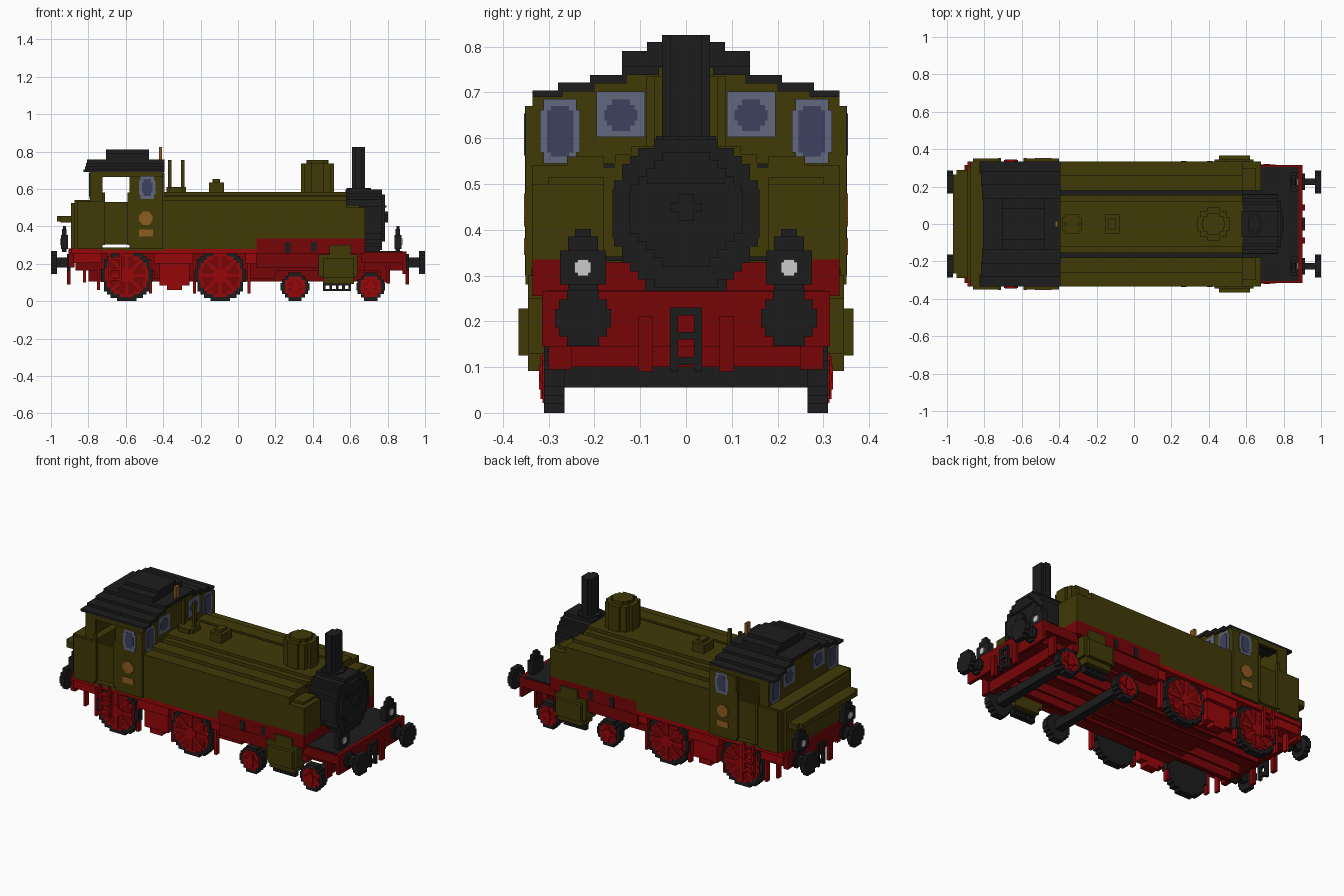
import bpy, bmesh, math
from mathutils import Matrix, Vector

cube = bpy.data.objects.get("Cube")
if cube:
    bpy.data.objects.remove(cube, do_unlink=True)

CELL = 0.0175  # usual block size of the stepped outlines


def material(name, r, g, b):
    m = bpy.data.materials.new(name)
    m.use_nodes = True
    m.diffuse_color = (r, g, b, 1)
    m.node_tree.nodes["Principled BSDF"].inputs["Base Color"].default_value = (r, g, b, 1)
    return m


OLIVE = material("olive", 0.052, 0.041, 0.002)
BLACK = material("black", 0.012, 0.012, 0.012)
RED = material("bright red", 0.31, 0.002, 0.003)
DARK = material("dark red", 0.185, 0.0015, 0.002)
BRASS = material("brass", 0.27, 0.11, 0.015)
WHITE = material("lamp white", 0.6, 0.6, 0.6)
GLASS = material("window glass", 0.048, 0.052, 0.115)
PALE = material("window frame", 0.12, 0.14, 0.21)


def finish(name, bm, mat):
    bmesh.ops.recalc_face_normals(bm, faces=bm.faces)
    me = bpy.data.meshes.new(name)
    bm.to_mesh(me)
    bm.free()
    me.materials.append(mat)
    ob = bpy.data.objects.new(name, me)
    bpy.context.collection.objects.link(ob)
    return ob


def boxes(name, mat, *items, mirror=False):
    """Boxes given as x0, x1, y0, y1, z0, z1; optionally mirrored across y."""
    bm = bmesh.new()
    for x0, x1, y0, y1, z0, z1 in items:
        for s in ((1, -1) if mirror else (1,)):
            c = Vector(((x0 + x1) / 2, s * (y0 + y1) / 2, (z0 + z1) / 2))
            size = Matrix.Diagonal((x1 - x0, y1 - y0, z1 - z0, 1))
            bmesh.ops.create_cube(bm, size=1, matrix=Matrix.Translation(c) @ size)
    return finish(name, bm, mat)


def disc(name, mat, axis, a, b, u, v, ru, rv=None, p=2, cell=CELL):
    """Stepped round prism along an axis from a to b, centred at u, v."""
    rv = rv or ru
    rows = max(1, round(rv / cell))
    h = rv / rows
    right = []
    for i in range(-rows, rows):
        t = abs(i + 0.5) / rows
        w = ru * (1 - t ** p) ** (1 / p)
        w = min(ru, max(1, round(w / cell)) * cell) if w < ru * 0.97 else ru
        for q in ((w, i * h), (w, (i + 1) * h)):
            if len(right) > 1 and right[-1][0] == right[-2][0] == q[0]:
                right.pop()
            if not right or right[-1] != q:
                right.append(q)
    outline = right + [(-s, t) for s, t in reversed(right)]
    place = {"x": lambda d, s, t: (d, s, t), "y": lambda d, s, t: (s, d, t), "z": lambda d, s, t: (s, t, d)}[axis]
    bm = bmesh.new()
    ends = [[bm.verts.new(place(d, u + s, v + t)) for s, t in outline] for d in (a, b)]
    for ring in ends:
        bm.faces.new(ring)
    for i in range(len(outline)):
        bm.faces.new((ends[0][i - 1], ends[0][i], ends[1][i], ends[1][i - 1]))
    return finish(name, bm, mat)


SIDES = ((1, "left"), (-1, "right"))

# Boiler, side tanks and rails
boxes("boiler_top", OLIVE, (-0.4, 0.58, -0.18, 0.18, 0.335, 0.535), (-0.4, 0.58, -0.155, 0.155, 0.53, 0.565),
      (-0.4, 0.58, -0.12, 0.12, 0.56, 0.583))
boxes("side_tank", OLIVE, (-0.4, 0.1, 0.16, 0.335, 0.28, 0.54), (0.1, 0.58, 0.18, 0.335, 0.335, 0.54),
      (-0.4, 0.58, 0.18, 0.26, 0.54, 0.56), (0.58, 0.68, 0.18, 0.335, 0.335, 0.5),
      (0.58, 0.65, 0.18, 0.30, 0.5, 0.515), mirror=True)
boxes("boiler_rail", BLACK, (-0.4, 0.58, 0.155, 0.18, 0.535, 0.545), mirror=True)
disc("steam_dome", OLIVE, "z", 0.56, 0.735, 0.425, 0, 0.0875)
disc("steam_dome_cap", OLIVE, "z", 0.735, 0.755, 0.425, 0, 0.06)
boxes("filler_box", OLIVE, (-0.155, -0.075, -0.05, 0.05, 0.575, 0.635), (-0.135, -0.095, -0.03, 0.03, 0.635, 0.652))
disc("valve_base", OLIVE, "z", 0.575, 0.61, -0.33, 0, 0.052)
boxes("valve_posts", OLIVE, (-0.374, -0.356, -0.009, 0.009, 0.6, 0.755), (-0.304, -0.286, -0.009, 0.009, 0.6, 0.755))
boxes("whistle", BRASS, (-0.422, -0.406, -0.017, 0.017, 0.74, 0.825))

# Smokebox and chimney
disc("smokebox", BLACK, "x", 0.575, 0.77, 0, 0.435, 0.16, 0.162, p=2.3)
disc("smokebox_door", BLACK, "x", 0.77, 0.787, 0, 0.445, 0.125)
boxes("door_handle", BLACK, (0.785, 0.803, -0.035, 0.035, 0.44, 0.458), (0.785, 0.803, -0.017, 0.017, 0.42, 0.478),
      (0.785, 0.795, -0.085, 0.085, 0.5, 0.512))
boxes("smokebox_saddle", BLACK, (0.6, 0.76, -0.09, 0.09, 0.26, 0.33), (0.575, 0.68, -0.18, 0.18, 0.332, 0.342))
disc("chimney_base", BLACK, "z", 0.585, 0.605, 0.645, 0, 0.065)
disc("chimney", BLACK, "z", 0.59, 0.825, 0.645, 0, 0.035, 0.0525, p=2.5)

# Cab and bunker
boxes("bunker", OLIVE, (-0.875, -0.725, -0.335, 0.335, 0.28, 0.54), (-0.892, -0.875, -0.31, 0.31, 0.28, 0.525),
      (-0.95, -0.89, -0.29, 0.29, 0.42, 0.455), (-0.967, -0.95, -0.265, 0.265, 0.425, 0.455))
boxes("cab_floor", OLIVE, (-0.74, -0.39, -0.335, 0.335, 0.27, 0.287))
boxes("cab_side", OLIVE, (-0.58, -0.4, 0.325, 0.35, 0.28, 0.67), (-0.58, -0.4, 0.32, 0.335, 0.65, 0.69),
      (-0.79, -0.725, 0.32, 0.335, 0.53, 0.69), (-0.74, -0.57, 0.32, 0.335, 0.665, 0.69),
      (-0.86, -0.725, 0.335, 0.35, 0.28, 0.535), (-0.728, -0.575, 0.32, 0.335, 0.303, 0.53),
      (-0.728, -0.71, 0.335, 0.352, 0.3, 0.58), (-0.592, -0.575, 0.335, 0.352, 0.3, 0.58), mirror=True)
gable = ((0.335, 0.287, 0.69), (0.28, 0.69, 0.705), (0.21, 0.705, 0.722), (0.14, 0.722, 0.74))
boxes("cab_end_wall", OLIVE, *[(x, x + 0.02, -w, w, lo, hi) for x in (-0.42, -0.79) for w, lo, hi in gable])
steps = ((0.335, 0.27, 0.69, 0.704), (0.28, 0.2, 0.702, 0.721), (0.21, 0.13, 0.719, 0.738), (0.14, 0, 0.738, 0.757))
boxes("cab_roof", BLACK, *[(-0.825 + 0.006 * i, -0.392, y0, y1, lo, hi)
                           for i, (y1, y0, lo, hi) in enumerate(steps)], mirror=True)
boxes("roof_vent", BLACK, (-0.705, -0.475, -0.14, 0.14, 0.755, 0.79), (-0.705, -0.475, -0.085, 0.085, 0.79, 0.81))

# Windows and side plates
for s, side in SIDES:
    y = s * 0.35
    disc(f"side_window_frame_{side}", PALE, "y", y, y + s * 0.002, -0.485, 0.608, 0.043, 0.062, p=4, cell=0.012)
    disc(f"side_window_glass_{side}", GLASS, "y", y, y + s * 0.004, -0.485, 0.608, 0.027, 0.046, p=3, cell=0.01)
    disc(f"round_plate_{side}", BRASS, "y", y, y + s * 0.004, -0.492, 0.443, 0.036, cell=0.009)
    boxes(f"square_plate_{side}", BRASS, (-0.53, -0.455, y - 0.004, y + 0.004, 0.345, 0.382))
    for x, d, end in ((-0.4, 1, "front"), (-0.79, -1, "rear")):
        tag = f"{end}_{side}"
        disc(f"outer_window_frame_{tag}", PALE, "x", x, x + d * 0.004, s * 0.275, 0.615, 0.044, 0.07, p=5, cell=0.012)
        disc(f"outer_window_glass_{tag}", GLASS, "x", x, x + d * 0.007, s * 0.275, 0.615, 0.029, 0.055, p=4, cell=0.01)
        boxes(f"inner_window_frame_{tag}", PALE, (x - 0.004, x + 0.004, s * 0.142 - 0.053, s * 0.142 + 0.053, 0.602, 0.702))
        disc(f"inner_window_glass_{tag}", GLASS, "x", x, x + d * 0.007, s * 0.142, 0.65, 0.036, 0.034, p=2.5, cell=0.01)

# Frame, running boards and decks
boxes("main_frame", DARK, (-0.87, 0.88, -0.25, 0.25, 0.165, 0.255), (-0.45, 0.2, -0.25, 0.25, 0.12, 0.17),
      (0.76, 0.8, -0.25, 0.25, 0.1, 0.17), (0.1, 0.68, -0.18, 0.18, 0.25, 0.33))
boxes("frame_rail", DARK, (-0.8, 0.8, 0.14, 0.16, 0.105, 0.17), (-0.8, 0.8, 0.07, 0.085, 0.11, 0.17), mirror=True)
boxes("running_board", RED, (-0.89, 0.1, -0.335, 0.335, 0.255, 0.282))
boxes("side_frame", RED, (-0.88, -0.73, 0.25, 0.325, 0.205, 0.275), (-0.45, -0.24, 0.25, 0.325, 0.2, 0.27),
      (-0.42, -0.26, 0.25, 0.3, 0.085, 0.2), (-0.38, -0.3, 0.25, 0.305, 0.06, 0.09),
      (0.04, 0.1, 0.25, 0.315, 0.2, 0.27), mirror=True)
boxes("front_side_frame", DARK, (0.1, 0.68, 0.18, 0.335, 0.255, 0.335), (0.1, 0.46, 0.25, 0.325, 0.18, 0.26),
      (0.4, 0.68, 0.25, 0.3, 0.16, 0.26), (0.66, 0.88, 0.25, 0.315, 0.205, 0.262),
      (0.795, 0.812, 0.25, 0.3, 0.095, 0.21), mirror=True)
boxes("frame_slot", BLACK, (0.25, 0.28, 0.33, 0.337, 0.255, 0.315), (0.39, 0.42, 0.33, 0.337, 0.265, 0.315), mirror=True)
boxes("front_deck", BLACK, (0.66, 0.88, -0.305, 0.305, 0.25, 0.267))
boxes("buffer_beam", DARK, (0.88, 0.9, -0.315, 0.315, 0.145, 0.266), (-0.905, -0.875, -0.315, 0.315, 0.18, 0.282))

# Driving wheels with spokes, and small carrying wheels
for x, r, n, end in ((-0.595, 0.138, 8, "rear_driver"), (-0.095, 0.138, 8, "front_driver"),
                     (0.305, 0.077, 4, "rear_carrier"), (0.71, 0.077, 4, "front_carrier")):
    for s, side in SIDES:
        tag = f"{end}_{side}"
        disc(f"tyre_{tag}", BLACK, "y", s * 0.265, s * 0.31, x, r, r)
        disc(f"wheel_rim_{tag}", RED, "y", s * 0.3, s * 0.313, x, r, r - 0.022)
        disc(f"wheel_centre_{tag}", DARK, "y", s * 0.3, s * 0.315, x, r, r - 0.038)
        disc(f"hub_{tag}", RED, "y", s * 0.3, s * 0.321, x, r, 0.035 if n == 8 else 0.026)
        for k in range(n // 2):
            L = r - 0.03
            bar = boxes(f"spoke_{k + 1}_{tag}", RED, (-L, L, -0.006, 0.006, -0.008, 0.008))
            bar.location = (x, s * 0.312, r)
            bar.rotation_euler.y = k * 2 * math.pi / n
    if n == 4:
        boxes(f"axle_{end}", BLACK, (x - 0.025, x + 0.025, -0.27, 0.27, 0.055, 0.105))

# Cylinders with drain cocks
boxes("cylinder", OLIVE, (0.43, 0.64, 0.25, 0.345, 0.13, 0.25), (0.455, 0.62, 0.25, 0.345, 0.092, 0.13),
      (0.49, 0.605, 0.25, 0.345, 0.25, 0.3), (0.455, 0.62, 0.345, 0.366, 0.125, 0.228), mirror=True)
boxes("drain_cocks", BLACK, (0.455, 0.605, 0.28, 0.32, 0.084, 0.092), (0.455, 0.605, 0.285, 0.315, 0.055, 0.064),
      *[(0.455 + i * 0.034, 0.469 + i * 0.034, 0.285, 0.315, 0.06, 0.086) for i in range(5)], mirror=True)

# Ladders and brake hangers
boxes("cab_ladder", RED, (-0.695, -0.68, 0.325, 0.343, 0.1, 0.28), (-0.635, -0.62, 0.325, 0.343, 0.1, 0.28),
      *[(-0.69, -0.625, 0.322, 0.345, z, z + 0.013) for z in (0.11, 0.165, 0.22)], mirror=True)
boxes("brake_hanger", RED, *[(x, x + 0.016, 0.27, 0.3, z, 0.22)
      for x, z in ((-0.83, 0.1), (-0.755, 0.06), (-0.475, 0.04), (-0.24, 0.04), (0.05, 0.04))], mirror=True)

# Buffers, lamps and couplings at both ends
for d, end in ((1, "front"), (-1, "rear")):
    for s, side in SIDES:
        tag = f"{end}_{side}"
        y = s * 0.225
        disc(f"buffer_plate_{tag}", BLACK, "x", d * 0.968, d * 1.0, y, 0.207, 0.061)
        disc(f"buffer_stem_{tag}", BLACK, "x", d * 0.895, d * 0.97, y, 0.207, 0.026)
        disc(f"buffer_root_{tag}", BLACK, "x", d * 0.895, d * 0.915, y, 0.207, 0.044)
        lx = 0.855 if d > 0 else -0.928
        boxes(f"lamp_{tag}", BLACK, (lx - 0.018, lx + 0.018, y - 0.05, y + 0.05, 0.28, 0.355),
              (lx - 0.012, lx + 0.012, y - 0.033, y + 0.033, 0.262, 0.385),
              (lx - 0.008, lx + 0.008, y - 0.017, y + 0.017, 0.38, 0.402))
        disc(f"lamp_glass_{tag}", WHITE, "x", lx + d * 0.016, lx + d * 0.024, y, 0.317, 0.018, cell=0.006)
    xa, xb = sorted((d * 0.895, d * 0.915))
    boxes(f"coupling_{end}", BLACK, (xa, xb, -0.035, -0.018, 0.09, 0.23), (xa, xb, 0.018, 0.035, 0.09, 0.23),
          *[(xa, xb, -0.018, 0.018, z, z + 0.017) for z in (0.105, 0.16, 0.213)])
    boxes(f"brake_hose_{end}", DARK, (xa, xb, 0.072, 0.105, 0.09, 0.21), mirror=True)
